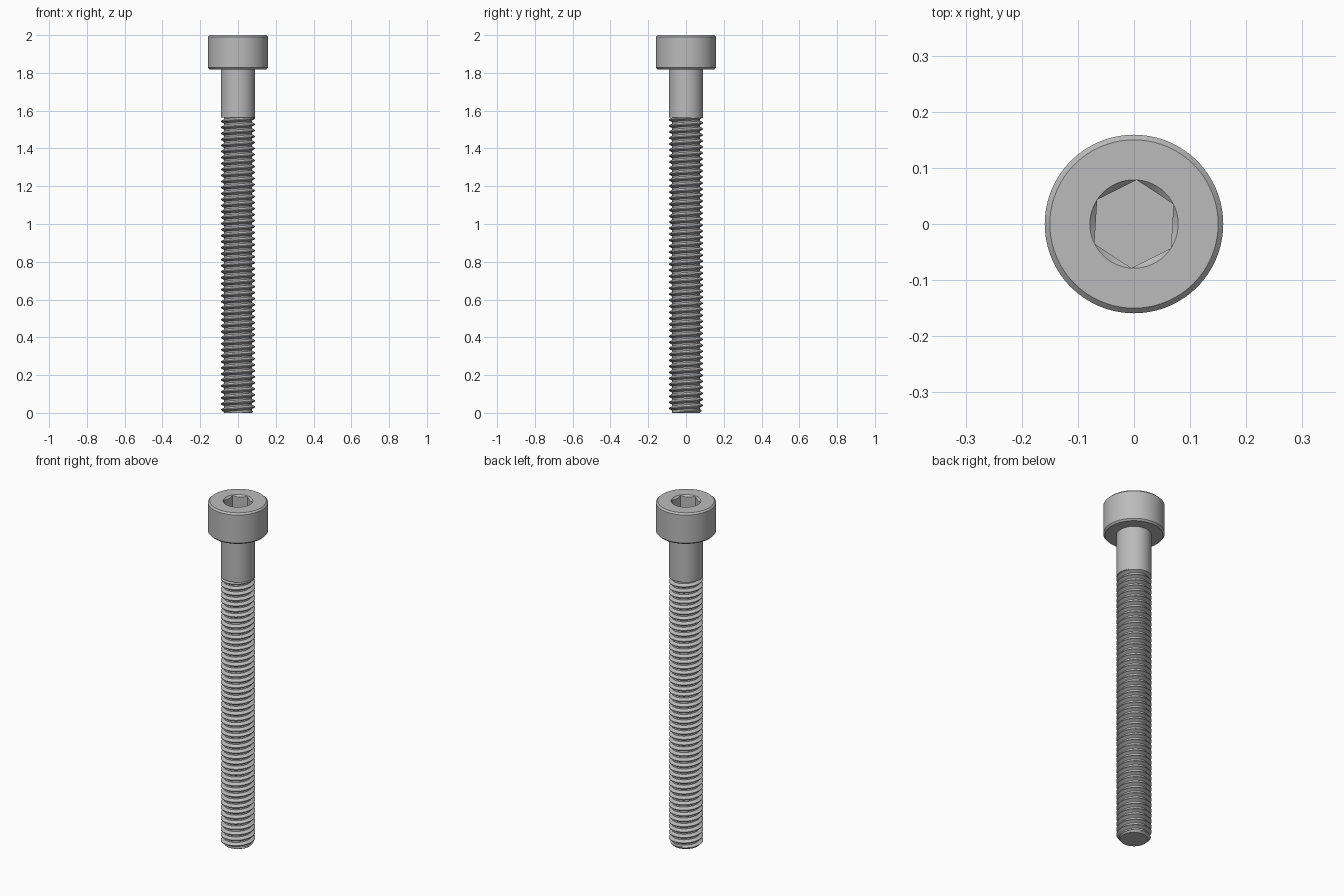
import bpy, bmesh, math

cube = bpy.data.objects.get("Cube")
if cube:
    bpy.data.objects.remove(cube)

SEG = 96
MM = 2 / 44                      # working unit
SHANK_R, ROOT_R, HEAD_R = 2 * MM, 1.62 * MM, 3.5 * MM
PITCH, THREAD_TOP, HEAD_BASE = 0.7 * MM, 1.565, 40 * MM
SOCKET_R, CHAMFER = 1.732 * MM, 0.2 * MM

steel = bpy.data.materials.new("grey steel")
steel.use_nodes = True
GREY = (0.5, 0.5, 0.5, 1)
steel.diffuse_color = GREY
steel.node_tree.nodes["Principled BSDF"].inputs["Base Color"].default_value = GREY


def finish(name, bm, angle=25):
    bmesh.ops.remove_doubles(bm, verts=bm.verts, dist=1e-5)
    bmesh.ops.recalc_face_normals(bm, faces=bm.faces)
    mesh = bpy.data.meshes.new(name)
    bm.to_mesh(mesh)
    bm.free()
    obj = bpy.data.objects.new(name, mesh)
    bpy.context.collection.objects.link(obj)
    mesh.materials.append(steel)
    smooth(obj, angle)
    return obj


def smooth(obj, angle=25):
    bpy.ops.object.select_all(action='DESELECT')
    obj.select_set(True)
    bpy.context.view_layer.objects.active = obj
    bpy.ops.object.shade_smooth_by_angle(angle=math.radians(angle))


def lathe(name, profile, sides=SEG, turn=0.0):
    """Revolve (radius, z) points into a closed solid."""
    bm = bmesh.new()
    rings = [[bm.verts.new((r * math.cos(turn + math.tau * i / sides),
                            r * math.sin(turn + math.tau * i / sides), z))
              for i in range(sides)] for r, z in profile]
    for a, b in zip(rings, rings[1:]):
        for i in range(sides):
            j = (i + 1) % sides
            bm.faces.new((a[i], a[j], b[j], b[i]))
    bm.faces.new(rings[0][::-1])
    bm.faces.new(rings[-1])
    return finish(name, bm)


def cut(target, cutter):
    cutter.hide_render = True
    mod = target.modifiers.new("cut", 'BOOLEAN')
    mod.operation, mod.solver, mod.object = 'DIFFERENCE', 'EXACT', cutter
    bpy.context.view_layer.objects.active = target
    bpy.ops.object.modifier_apply(modifier=mod.name)
    bpy.data.objects.remove(cutter)


# Head with chamfered rims, hex socket and countersunk socket mouth
head = lathe("head", [(HEAD_R - CHAMFER, HEAD_BASE), (HEAD_R, HEAD_BASE + CHAMFER),
                      (HEAD_R, 2 - CHAMFER), (HEAD_R - CHAMFER, 2)])
cut(head, lathe("socket_cutter", [(SOCKET_R, 2 - 2 * MM), (SOCKET_R, 2.05)],
                sides=6, turn=math.radians(86.5)))
cut(head, lathe("countersink_cutter", [(SOCKET_R - 0.03, 1.97), (SOCKET_R + 0.02, 2.02)]))
smooth(head)

# Plain shank
lathe("shank", [(SHANK_R, THREAD_TOP), (SHANK_R, HEAD_BASE + 0.002)])


# Helical thread: crest, flank, root, flank along each pitch
def thread_radius(phase):
    d = abs(phase % 1 - 0.5) * 2             # 0 at the root, 1 at the crest
    t = min(1, max(0, (d - 0.25) / 0.625))
    return ROOT_R + (SHANK_R - ROOT_R) * t


STEPS = (0, 0.0625, 0.219, 0.375, 0.5, 0.625, 0.781, 0.9375)
bm = bmesh.new()
columns = []
for i in range(SEG + 1):
    lead = i / SEG
    column = []
    for turn in range(-1, math.ceil(THREAD_TOP / PITCH) + 1):
        for step in STEPS:
            z = min(THREAD_TOP, max(0, (turn + step + lead) * PITCH))
            r = min(thread_radius(z / PITCH - lead), ROOT_R - 0.001 + z)
            a = math.tau * lead
            column.append(bm.verts.new((r * math.cos(a), r * math.sin(a), z)))
    columns.append(column)
for a, b in zip(columns, columns[1:]):
    for k in range(len(a) - 1):
        bm.faces.new((a[k], b[k], b[k + 1], a[k + 1]))
bmesh.ops.remove_doubles(bm, verts=bm.verts, dist=1e-5)
bmesh.ops.dissolve_degenerate(bm, edges=bm.edges, dist=1e-5)
bmesh.ops.holes_fill(bm, edges=[e for e in bm.edges if e.is_boundary])
finish("thread", bm)
